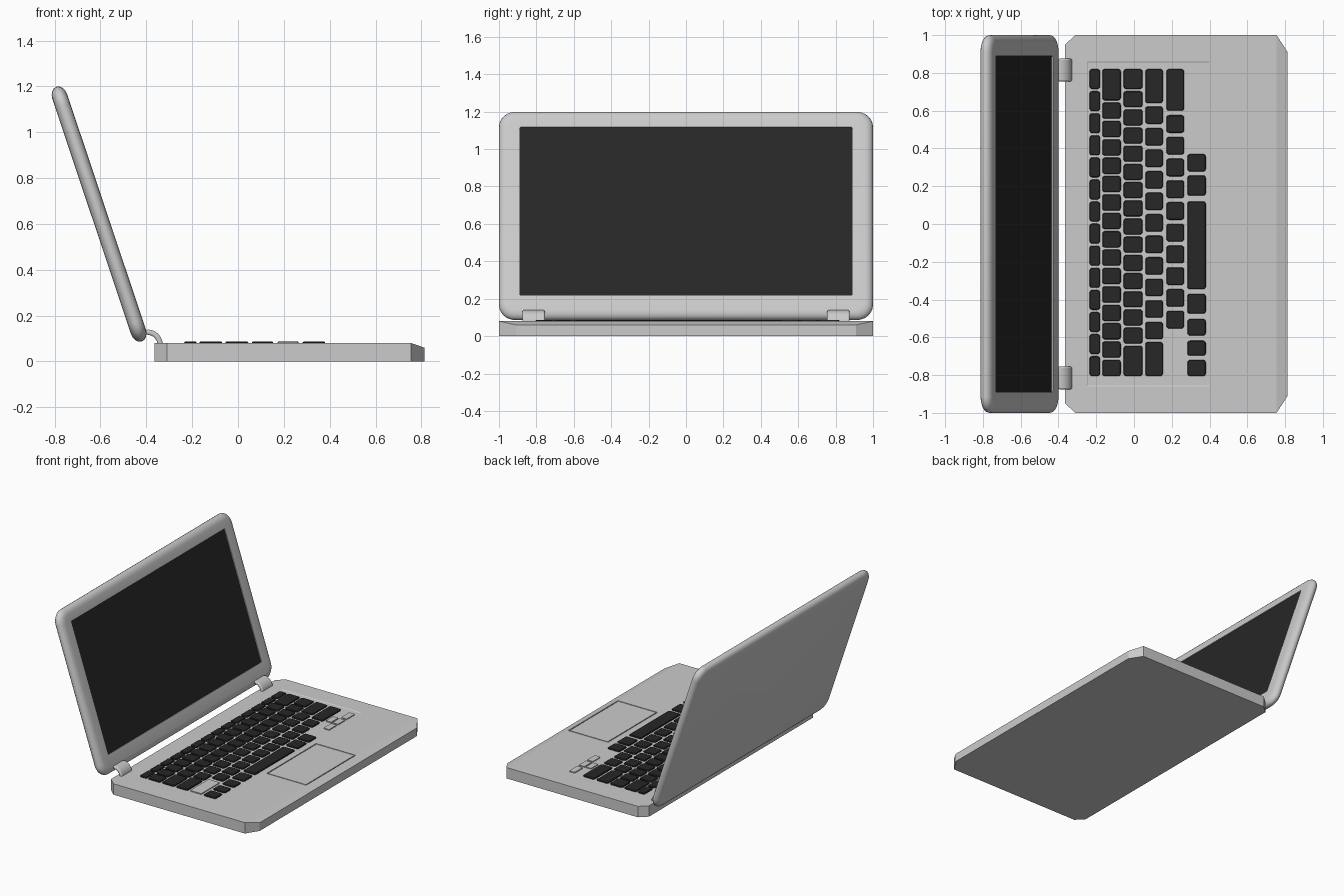
import bpy, bmesh, math
from mathutils import Matrix, Vector

if "Cube" in bpy.data.objects:
    bpy.data.objects.remove(bpy.data.objects["Cube"])

dark = bpy.data.materials.new("dark_plastic")
dark.diffuse_color = (0.02, 0.02, 0.02, 1)
dark.use_nodes = True
dark.node_tree.nodes["Principled BSDF"].inputs["Base Color"].default_value = dark.diffuse_color


def finish(name, bm, mat=None, smooth=None):
    bmesh.ops.recalc_face_normals(bm, faces=bm.faces)
    me = bpy.data.meshes.new(name)
    bm.to_mesh(me)
    bm.free()
    ob = bpy.data.objects.new(name, me)
    bpy.context.collection.objects.link(ob)
    if mat:
        me.materials.append(mat)
    if smooth:
        activate(ob)
        bpy.ops.object.shade_smooth_by_angle(angle=math.radians(smooth))
    return ob


def activate(ob):
    bpy.ops.object.select_all(action='DESELECT')
    ob.select_set(True)
    bpy.context.view_layer.objects.active = ob


def ring(x0, x1, y0, y1, r, z, n):
    """Rounded rectangle with n segments per corner."""
    pts = []
    corners = [(x1 - r, y1 - r), (x0 + r, y1 - r), (x0 + r, y0 + r), (x1 - r, y0 + r)]
    for k, (cx, cy) in enumerate(corners):
        for i in range(n + 1):
            a = math.pi / 2 * (k + i / n)
            pts.append((cx + r * math.cos(a), cy + r * math.sin(a), z))
    return pts


def loft(bm, rings):
    loops = [[bm.verts.new(p) for p in r] for r in rings]
    n = len(loops[0])
    for a, b in zip(loops, loops[1:]):
        for i in range(n):
            j = (i + 1) % n
            bm.faces.new((a[i], a[j], b[j], b[i]))
    bm.faces.new(loops[0][::-1])
    bm.faces.new(loops[-1])


# Base: chamfered slab whose front strip slopes down
bm = bmesh.new()
half = [(-0.365, 0.95), (-0.31, 1.0), (0.755, 1.0), (0.813, 0.91)]
plan = half + [(x, -y) for x, y in reversed(half)]
low = [bm.verts.new((x, y, 0)) for x, y in plan]
top = [bm.verts.new((x, y, 0.06 if x > 0.8 else 0.08)) for x, y in plan]
for i in range(8):
    j = (i + 1) % 8
    bm.faces.new((low[i], low[j], top[j], top[i]))
bm.faces.new(low)
bm.faces.new(top[:3] + top[5:])
bm.faces.new(top[2:6])
base = finish("base", bm)

# Shallow keyboard tray and touchpad pocket cut into the base
for x0, x1, y0, y1, depth, slope in [(-0.25, 0.40, -0.86, 0.86, 0.003, 0.006),
                                     (0.43, 0.752, -0.285, 0.29, 0.006, 0)]:
    bm = bmesh.new()
    s = slope
    loft(bm, [ring(x0 + s, x1 - s, y0 + s, y1 - s, 0.003, 0.08 - depth, 1),
              ring(x0, x1, y0, y1, 0.003, 0.08, 1),
              ring(x0, x1, y0, y1, 0.003, 0.10, 1)])
    cutter = finish("cutter", bm)
    cutter.hide_render = True
    mod = base.modifiers.new("cut", 'BOOLEAN')
    mod.operation, mod.object, mod.solver = 'DIFFERENCE', cutter, 'EXACT'
    activate(base)
    bpy.ops.object.modifier_apply(modifier=mod.name)
    bpy.data.objects.remove(cutter)

# Touchpad, leaving a fine groove around it
bm = bmesh.new()
loft(bm, [ring(0.437, 0.745, -0.278, 0.283, 0.003, z, 1) for z in (0.07, 0.08)])
finish("touchpad", bm)


# Keys
def add_key(bm, x0, x1, y0, y1, zt=0.086):
    e = 0.003
    loft(bm, [ring(x0, x1, y0, y1, 0.013, 0.072, 3),
              ring(x0, x1, y0, y1, 0.013, zt - e, 3),
              ring(x0 + e, x1 - e, y0 + e, y1 - e, 0.012, zt, 3)])


def key_run(bm, x0, x1, y_hi, y_lo, count, gap=0.012):
    pitch = (y_hi - y_lo + gap) / count
    for i in range(count):
        y = y_hi - i * pitch
        add_key(bm, x0, x1, y - pitch + gap, y)


bm = bmesh.new()
rows = [
    (-0.235, -0.18, [(0.82, -0.805, 14)]),
    (-0.168, -0.07, [(0.82, 0.655, 1), (0.643, -0.805, 15)]),
    (-0.055, 0.045, [(0.82, 0.715, 1), (0.703, -0.633, 14), (-0.645, -0.805, 1)]),
    (0.06, 0.153, [(0.82, 0.64, 1), (0.622, -0.61, 11), (-0.625, -0.805, 1)]),
    (0.172, 0.265, [(0.82, 0.6, 1), (0.576, -0.553, 10)]),
    (0.283, 0.38, [(0.37, 0.278, 1), (0.257, 0.15, 1), (0.12, -0.345, 1),
                   (-0.37, -0.475, 1), (-0.503, -0.59, 1), (-0.618, -0.697, 1),
                   (-0.72, -0.805, 1)]),
]
for i, (x0, x1, runs) in enumerate(rows):
    for hi, lo, count in runs:
        gap = 0.022 if i in (3, 4) else 0.012
        key_run(bm, x0, x1, hi, lo, count, gap)
finish("keys", bm, dark)

bm = bmesh.new()
for k in [(0.172, 0.262, -0.80, -0.585), (0.335, 0.38, 0.715, 0.81),
          (0.335, 0.38, 0.615, 0.697), (0.335, 0.38, 0.512, 0.6),
          (0.282, 0.325, 0.615, 0.697)]:
    loft(bm, [ring(*k, 0.003, z, 1) for z in (0.072, 0.084)])
finish("grey_keys", bm)

# Lid frame: local x runs along the width, y up the lid, z out of the screen
t = math.radians(18.5)
s, c = math.sin(t), math.cos(t)
lid_matrix = Matrix(((0, -s, c, -0.606), (1, 0, 0, 0), (0, c, s, 0.6425), (0, 0, 0, 1)))

# Lid: softly rounded shell with a recessed screen opening
W, H, T = 1.0, 0.586, 0.034
rings = []
for i in range(9):
    a = math.pi * (i / 8 - 0.5)
    d = 0.045 * (1 - math.cos(a))
    rings.append(ring(-W + d, W - d, -H + d, H - d, 0.085 - d * 0.7, T * math.sin(a), 6))
screen = (-0.89, 0.89, -0.459, 0.49)
rings.append(ring(*screen, 0.008, T - 0.002, 6))
rings.append(ring(*screen, 0.008, T - 0.012, 6))
bm = bmesh.new()
loft(bm, rings)
bm.transform(lid_matrix)
finish("lid", bm, smooth=35)

# Screen
bm = bmesh.new()
loft(bm, [ring(*screen, 0.008, z, 2) for z in (T - 0.02, T - 0.008)])
bm.transform(lid_matrix)
finish("screen", bm, dark)

# Hinges: curved straps from the base up into the lid
for side, y in (("left", -0.815), ("right", 0.815)):
    bm = bmesh.new()
    angles = [math.radians(-8 + 13 * i) for i in range(9)]
    prof = [(0.067, a) for a in angles] + [(0.044, a) for a in reversed(angles)]
    face = bm.faces.new([bm.verts.new((-0.395 + r * math.cos(a), y - 0.06,
                                       0.072 + r * math.sin(a))) for r, a in prof])
    ext = bmesh.ops.extrude_face_region(bm, geom=[face])
    bmesh.ops.translate(bm, vec=Vector((0, 0.12, 0)),
                        verts=[v for v in ext["geom"] if isinstance(v, bmesh.types.BMVert)])
    hinge = finish(side + "_hinge", bm, smooth=40)
    bev = hinge.modifiers.new("bevel", 'BEVEL')
    bev.width, bev.segments, bev.angle_limit = 0.008, 3, math.radians(50)
